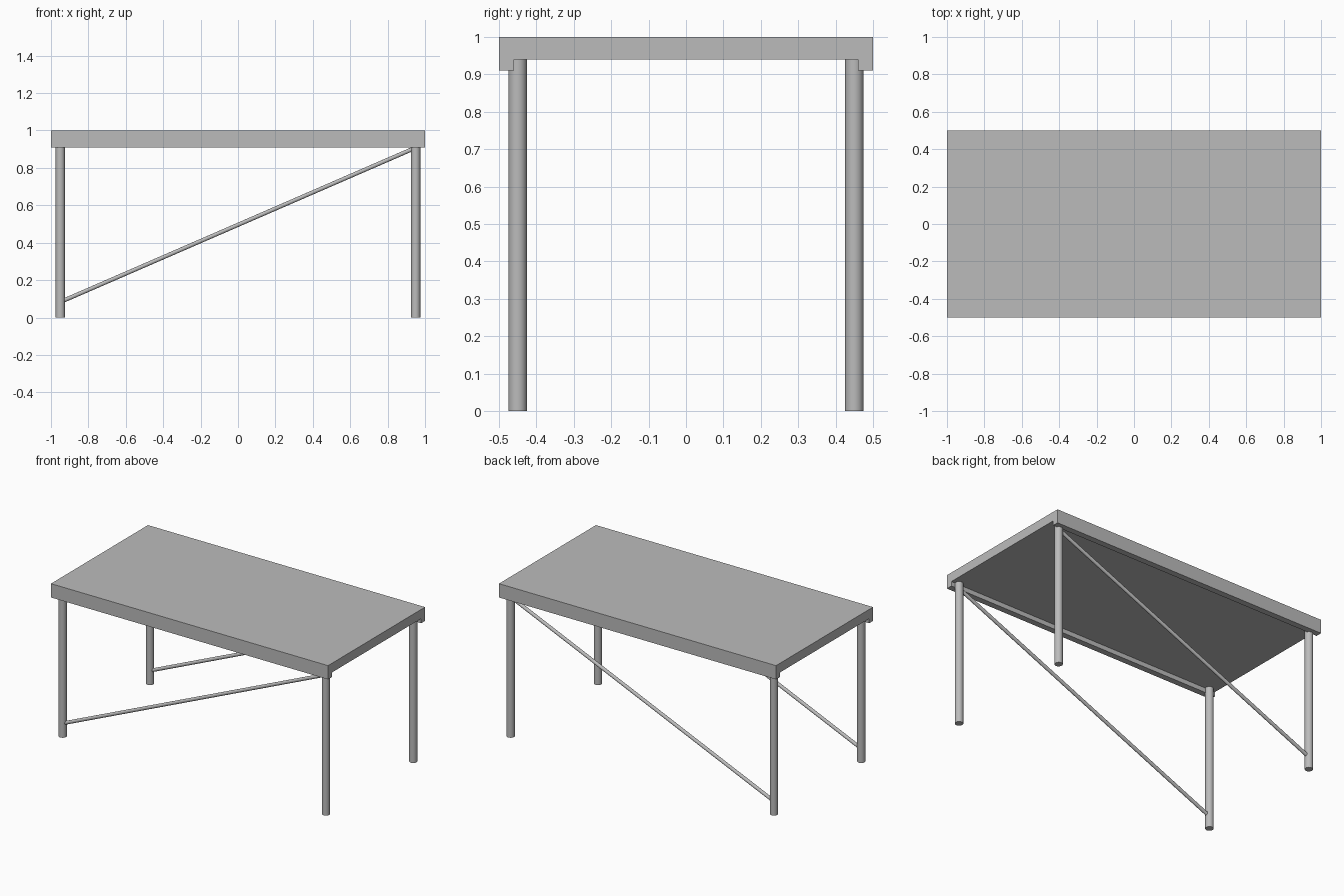
import bpy
from mathutils import Vector

cube = bpy.data.objects.get("Cube")
if cube:
    bpy.data.objects.remove(cube, do_unlink=True)

GREY = (0.5, 0.5, 0.5, 1.0)
grey = bpy.data.materials.new("grey")
grey.use_nodes = True
grey.diffuse_color = GREY
bsdf = next(n for n in grey.node_tree.nodes if n.type == 'BSDF_PRINCIPLED')
bsdf.inputs["Base Color"].default_value = GREY


def finish(name):
    obj = bpy.context.object
    obj.name = name
    obj.data.materials.append(grey)
    return obj


def box(name, low, high):
    low, high = Vector(low), Vector(high)
    bpy.ops.mesh.primitive_cube_add(size=1, location=(low + high) / 2)
    bpy.context.object.scale = high - low
    bpy.ops.object.transform_apply(location=False, rotation=False, scale=True)
    return finish(name)


def tube(name, start, end, radius):
    start, end = Vector(start), Vector(end)
    axis = end - start
    bpy.ops.mesh.primitive_cylinder_add(
        vertices=32, radius=radius, depth=axis.length,
        location=(start + end) / 2,
        rotation=axis.to_track_quat('Z', 'Y').to_euler())
    bpy.ops.object.shade_smooth_by_angle()
    return finish(name)


TOP, SLAB, RAIL = 1.0, 0.94, 0.91   # heights: surface, slab underside, rail underside
LEG_X, LEG_Y = 0.95, 0.45

# Table slab
box("tabletop", (-1, -0.5, SLAB), (1, 0.5, TOP))

for end, y in (("front", -1), ("back", 1)):
    # Long rail under the slab edge
    edges = sorted((y * 0.46, y * 0.5))
    box(end + "_rail", (-1, edges[0], RAIL), (1, edges[1], SLAB))
    # Legs
    for side, x in (("left", 1), ("right", -1)):
        foot = Vector((x * LEG_X, y * LEG_Y, 0))
        tube(f"{end}_{side}_leg", foot, foot + Vector((0, 0, SLAB)), 0.0245)
    # Diagonal brace, rising towards the left
    tube(end + "_brace", (-LEG_X, y * LEG_Y, 0.083), (LEG_X, y * LEG_Y, 0.908), 0.011)
